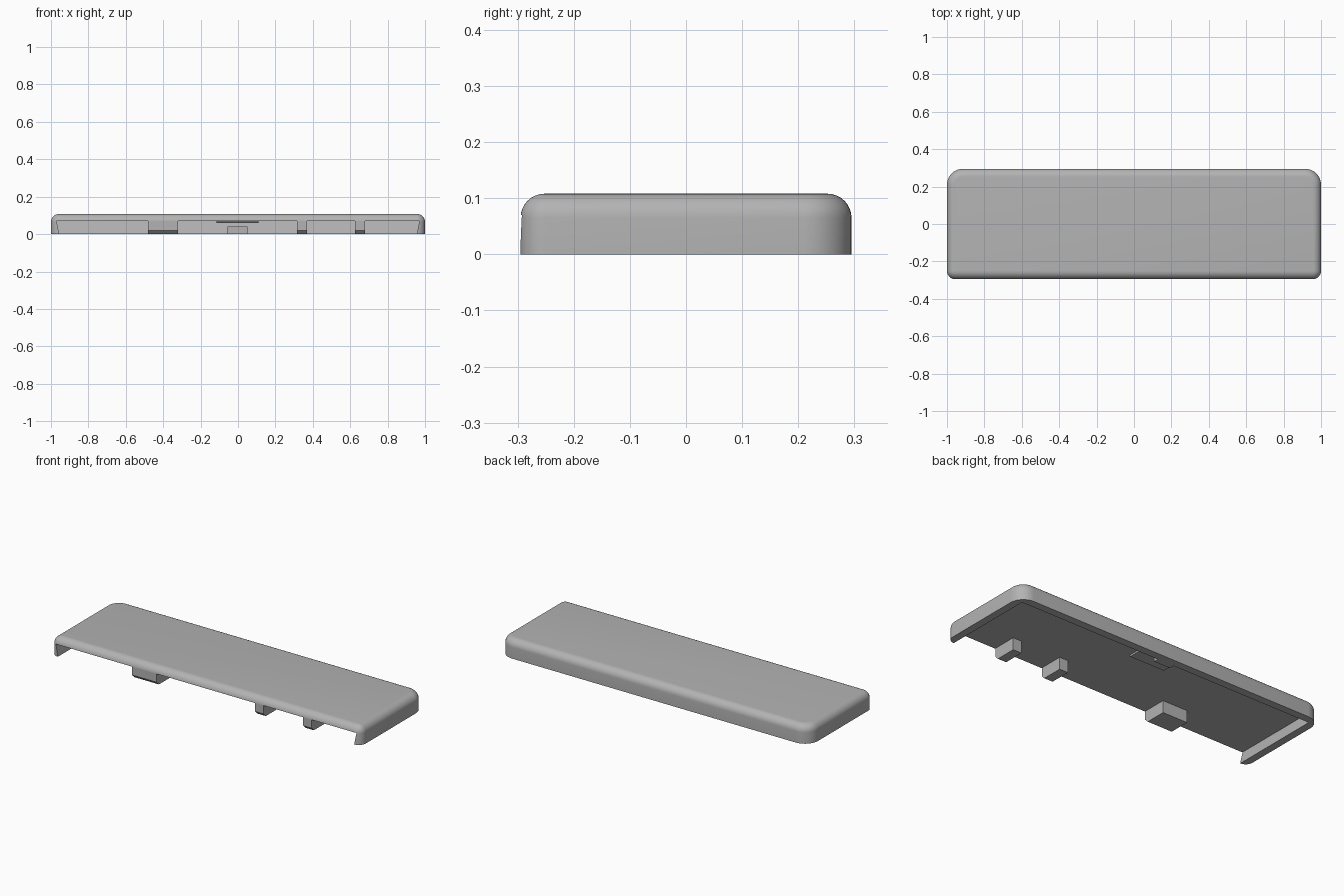
import bpy, bmesh
from math import sin, cos, pi

if "Cube" in bpy.data.objects:
    bpy.data.objects.remove(bpy.data.objects["Cube"])

HALF_Y, HEIGHT, FILLET, CEILING = 0.295, 0.108, 0.043, 0.07
BACK_R, FRONT_R = 0.085, 0.045

grey = bpy.data.materials.new("plain_grey")
grey.use_nodes = True
colour = (0.45, 0.45, 0.45, 1)
grey.diffuse_color = colour
grey.node_tree.nodes["Principled BSDF"].inputs["Base Color"].default_value = colour


def loft(name, rings):
    """Closed solid through a stack of equal-length rings."""
    bm = bmesh.new()
    loops = [[bm.verts.new(p) for p in ring] for ring in rings]
    for a, b in zip(loops, loops[1:]):
        for i in range(len(a)):
            j = (i + 1) % len(a)
            bm.faces.new((a[i], a[j], b[j], b[i]))
    bm.faces.new(loops[0][::-1])
    bm.faces.new(loops[-1])
    bmesh.ops.recalc_face_normals(bm, faces=bm.faces)
    mesh = bpy.data.meshes.new(name)
    bm.to_mesh(mesh)
    bm.free()
    mesh.materials.append(grey)
    obj = bpy.data.objects.new(name, mesh)
    bpy.context.collection.objects.link(obj)
    return obj


def outline(inset, z, steps=10):
    """Rounded rectangle with larger corners at the back."""
    pts = []
    corners = ((1, 1, BACK_R), (-1, 1, BACK_R), (-1, -1, FRONT_R), (1, -1, FRONT_R))
    for k, (sx, sy, r) in enumerate(corners):
        for i in range(steps + 1):
            a = (k + i / steps) * pi / 2
            pts.append((sx * (1 - r) + (r - inset) * cos(a),
                        sy * (HALF_Y - r) + (r - inset) * sin(a), z))
    return pts


def side_profile(name, x0, x1, profile):
    """Solid with a (y, z) side profile, running from x0 to x1."""
    return loft(name, [[(x, y, z) for y, z in profile] for x in (x0, x1)])


def select_only(obj):
    bpy.ops.object.select_all(action="DESELECT")
    obj.select_set(True)
    bpy.context.view_layer.objects.active = obj


# Cover shell with a rounded top edge
rings = [outline(0, 0)]
for i in range(9):
    a = i / 8 * pi / 2
    rings.append(outline(FILLET * (1 - cos(a)), HEIGHT - FILLET * (1 - sin(a))))
shell = loft("cover_shell", rings)


# Hollow underside, open to the front, with tapering walls
def hollow(half_x, back, z):
    return [(half_x, back, z), (-half_x, back, z), (-half_x, -0.4, z), (half_x, -0.4, z)]


cutter = loft("hollow_cutter", [hollow(0.952, 0.245, -0.02), hollow(0.97, 0.265, CEILING)])
cutter.hide_render = True
cut = shell.modifiers.new("hollow", "BOOLEAN")
cut.operation, cut.solver, cut.object = "DIFFERENCE", "EXACT", cutter
select_only(shell)
bpy.ops.object.modifier_apply(modifier=cut.name)
bpy.data.objects.remove(cutter)
select_only(shell)
bpy.ops.object.shade_smooth_by_angle(angle=0.5)

# Locating blocks along the open edge, chamfered in front
block = [(-0.15, 0), (-0.15, 0.075), (-0.292, 0.075), (-0.292, 0.02), (-0.272, 0)]
for name, x0, x1 in (("wide_block", -0.48, -0.32),
                     ("inner_small_block", 0.315, 0.37),
                     ("outer_small_block", 0.625, 0.68)):
    side_profile(name, x0, x1, block)

# Thin raised pad and the latch tab on the back wall
side_profile("latch_pad", -0.115, 0.11, [(0.09, 0.072), (0.1, 0.06), (0.2, 0.06), (0.2, 0.072)])
side_profile("latch_tab", -0.055, 0.05, [(0.22, 0), (0.27, 0), (0.27, 0.04), (0.22, 0.04)])
